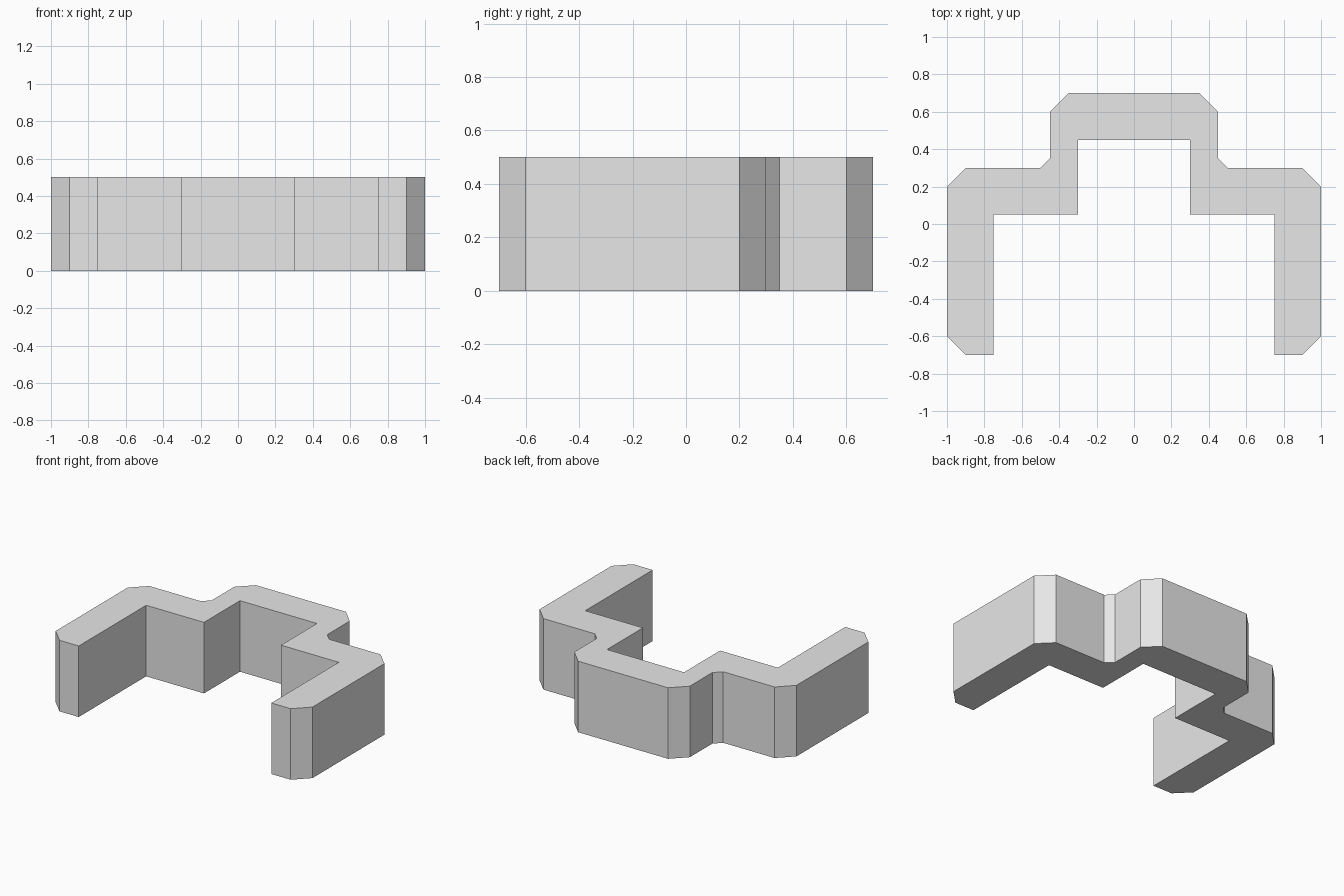
import bpy
import bmesh

cube = bpy.data.objects.get("Cube")
if cube:
    bpy.data.objects.remove(cube, do_unlink=True)

HEIGHT = 0.5

# Plain grey finish
grey = bpy.data.materials.new("light_grey")
grey.use_nodes = True
colour = (0.8, 0.8, 0.8, 1.0)
grey.diffuse_color = colour
grey.node_tree.nodes["Principled BSDF"].inputs["Base Color"].default_value = colour

# Left half of the wall plan: inner edge from the centre, then outer edge back
half_plan = [
    (0.30, 0.45), (0.30, 0.05), (0.75, 0.05), (0.75, -0.70),
    (0.90, -0.70), (1.00, -0.60), (1.00, 0.20), (0.90, 0.30),
    (0.50, 0.30), (0.45, 0.35), (0.45, 0.60), (0.35, 0.70),
]
plan = half_plan + [(-x, y) for x, y in reversed(half_plan)]

# Stepped wall, extruded upward from its plan
bm = bmesh.new()
base = bm.faces.new([bm.verts.new((x, y, 0)) for x, y in plan])
result = bmesh.ops.extrude_face_region(bm, geom=[base], use_keep_orig=True)
top_verts = [g for g in result["geom"] if isinstance(g, bmesh.types.BMVert)]
bmesh.ops.translate(bm, vec=(0, 0, HEIGHT), verts=top_verts)
bmesh.ops.recalc_face_normals(bm, faces=bm.faces[:])

mesh = bpy.data.meshes.new("stepped_wall")
bm.to_mesh(mesh)
bm.free()
mesh.materials.append(grey)
wall = bpy.data.objects.new("stepped_wall", mesh)
bpy.context.collection.objects.link(wall)
